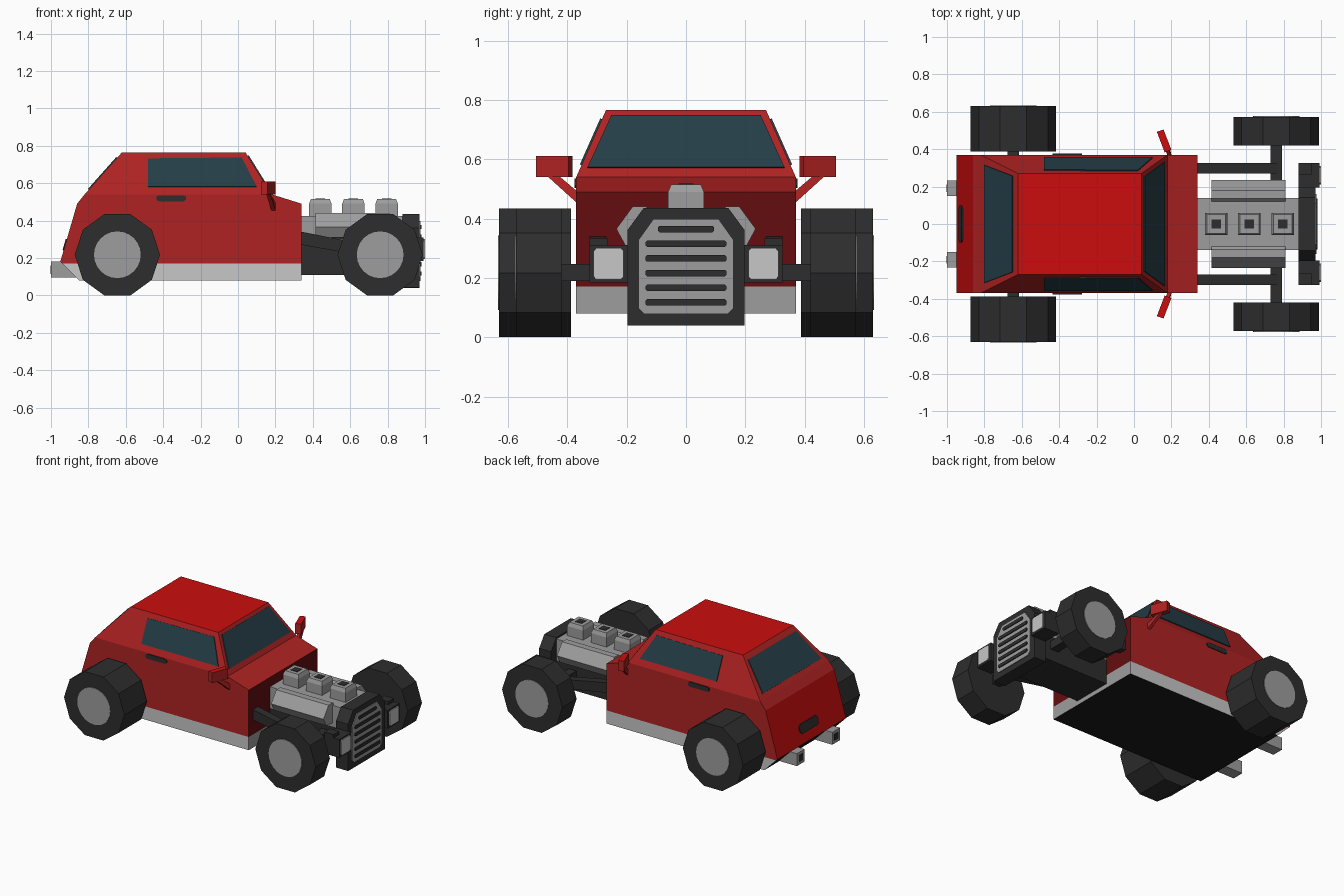
import bpy, bmesh, math
from mathutils import Vector, Matrix

cube = bpy.data.objects.get("Cube")
if cube:
    bpy.data.objects.remove(cube)


def material(name, r, g, b):
    m = bpy.data.materials.new(name)
    m.use_nodes = True
    m.diffuse_color = (r, g, b, 1)
    m.node_tree.nodes["Principled BSDF"].inputs["Base Color"].default_value = (r, g, b, 1)
    return m


RED = material("body red", .43, .016, .016)
BRIGHT = material("bright red", .6, .004, .004)
DEEP = material("deep red", .13, .004, .005)
GLASS = material("tinted glass", .018, .047, .062)
DARK = material("dark rubber and iron", .027, .027, .027)
BLACK = material("underside black", .01, .01, .01)
GREY = material("metal grey", .34, .34, .34)
LIGHT = material("light grey", .57, .57, .57)


def finish(name, bm, mats, rule=None):
    bmesh.ops.recalc_face_normals(bm, faces=bm.faces)
    bm.normal_update()
    if rule:
        for f in bm.faces:
            f.material_index = mats.index(rule(f.normal, f.calc_center_median()))
    me = bpy.data.meshes.new(name)
    bm.to_mesh(me)
    bm.free()
    for m in mats:
        me.materials.append(m)
    ob = bpy.data.objects.new(name, me)
    bpy.context.collection.objects.link(ob)
    return ob


def prism_mesh(pts, vec):
    bm = bmesh.new()
    face = bm.faces.new([bm.verts.new(p) for p in pts])
    out = bmesh.ops.extrude_face_region(bm, geom=[face], use_keep_orig=True)
    verts = [v for v in out["geom"] if isinstance(v, bmesh.types.BMVert)]
    bmesh.ops.translate(bm, verts=verts, vec=vec)
    return bm


def prism(name, pts, vec, mats, rule=None):
    return finish(name, prism_mesh(pts, vec), mats if rule else [mats], rule)


def box(name, x, y, z, mat):
    pts = [(x[0], y[0], z[0]), (x[1], y[0], z[0]), (x[1], y[1], z[0]), (x[0], y[1], z[0])]
    return prism(name, pts, (0, 0, z[1] - z[0]), mat)


def disc(name, x, y0, y1, z, r, n, mat):
    step = 2 * math.pi / n
    pts = [(x + r * math.cos(i * step), y0, z + r * math.sin(i * step)) for i in range(n)]
    return prism(name, pts, (0, y1 - y0, 0), mat)


def plate(name, pts, outward, mat, t=.006):
    return prism(name, pts, Vector(outward).normalized() * t, mat)


# Body shell: lower prism, cabin raised from its top face, sill cut at one height
profile = [(-.85, .08), (.34, .08), (.34, .49), (.18, .54), (-.82, .54), (-.86, .49), (-.95, .18)]
bm = prism_mesh([(x, -.37, z) for x, z in profile], (0, .74, 0))
bm.normal_update()
top = [f for f in bm.faces if all(abs(v.co.z - .54) < .001 for v in f.verts)]
out = bmesh.ops.extrude_face_region(bm, geom=top)
bmesh.ops.delete(bm, geom=top, context='FACES_ONLY')
for v in out["geom"]:
    if isinstance(v, bmesh.types.BMVert):
        v.co = (.04 if v.co.x > 0 else -.62, math.copysign(.27, v.co.y), .765)
for height in (.17, .54):
    bmesh.ops.bisect_plane(bm, geom=bm.verts[:] + bm.edges[:] + bm.faces[:],
                           plane_co=(0, 0, height), plane_no=(0, 0, 1))


def body_rule(n, c):
    if n.z < -.3:
        return BLACK
    if c.z < .17:
        return GREY if n.x > .9 else LIGHT
    if n.x > .95:
        return DEEP
    return BRIGHT if n.x < -.9 or n.z > .98 else RED


finish("body", bm, [RED, BRIGHT, DEEP, BLACK, GREY, LIGHT], body_rule)


# Windows lie on the sloping cabin faces
def front_x(z):
    return .04 + (.765 - z) / .225 * .14


def rear_x(z):
    return -.62 - (.765 - z) / .225 * .2


def side_y(z):
    return .27 + (.765 - z) / .225 * .1


for name, fx, lo, hi, wl, wh, d in (
        ("windscreen", front_x, .57, .745, .332, .252, (.225, 0, .14)),
        ("rear_window", rear_x, .565, .735, .315, .257, (-.225, 0, .2))):
    plate(name, [(fx(lo), -wl, lo), (fx(lo), wl, lo), (fx(hi), wh, hi), (fx(hi), -wh, hi)], d, GLASS)

# Tailgate handle on the sloping rear panel
plate("rear_handle", [(-.95 + (z - .18) * .29, y, z) for y, z in
                      ((-.1, .26), (-.085, .24), (.085, .24), (.1, .26), (.1, .285),
                       (.085, .3), (-.085, .3), (-.1, .285))], (-.31, 0, .09), DARK)

# Chassis, axles and engine
box("chassis", (.34, .9), (-.14, .14), (.11, .28), DARK)
box("front_axle", (.73, .79), (-.45, .45), (.19, .247), DARK)
box("rear_axle", (-.675, -.615), (-.42, .42), (.19, .247), DARK)
box("engine_block", (.34, .88), (-.14, .14), (.28, .425), GREY)
for i, x in enumerate((.44, .617, .795)):
    base = [(x + a, b, .42) for a, b in ((-.06, -.06), (.06, -.06), (.06, .06), (-.06, .06))]
    bm = prism_mesh(base, (0, 0, .07))
    lid = max(bm.faces, key=lambda f: f.calc_center_median().z)
    bmesh.ops.inset_region(bm, faces=[lid], thickness=.014, depth=0)
    bmesh.ops.translate(bm, verts=lid.verts, vec=(0, 0, .025))
    finish(f"carburettor_{i + 1}", bm, [GREY])
    box(f"intake_{i + 1}", (x - .025, x + .025), (-.025, .025), (.513, .518), DARK)

# Parts repeated on both sides
for s, side in ((1, "left"), (-1, "right")):
    plate(side + "_side_window", [(x, s * side_y(z), z) for x, z in
                                  ((-.48, .58), (.1, .58), (.02, .735), (-.48, .73))],
          (0, s * .225, .1), GLASS)
    plate(side + "_door_handle", [(x, s * .37, z) for x, z in
                                  ((-.435, .508), (-.42, .503), (-.29, .503), (-.277, .512),
                                   (-.277, .527), (-.29, .535), (-.42, .535), (-.435, .53))],
          (0, s, 0), DARK)
    # Wheels
    for end, x, y0, y1 in (("rear", -.645, .387, .63), ("front", .76, .42, .573)):
        disc(f"{side}_{end}_tyre", x, s * y0, s * y1, .217, .228, 10, DARK)
        disc(f"{side}_{end}_hub", x, s * y1, s * (y1 + .004), .217, .125, 24, GREY)
    # Frame rail running down to the axle
    prism(side + "_rail", [(x, s * .27, z) for x, z in
                           ((.34, .27), (.34, .34), (.79, .25), (.79, .19))], (0, s * .055, 0), DARK)
    # Angled cylinder bank
    prism(side + "_cylinder_bank", [(.415, s * y, z) for y, z in
                                    ((.09, .39), (.135, .44), (.18, .44), (.235, .365),
                                     (.205, .31), (.12, .3))], (.395, 0, 0), GREY)
    # Headlight with its lens and top bracket
    box(side + "_headlight", (.88, .993), sorted((s * .195, s * .325)), (.185, .31), DARK)
    box(side + "_headlight_bracket", (.88, .95), sorted((s * .265, s * .325)), (.31, .332), DARK)
    plate(side + "_lens", [(.993, s * y, z) for y, z in
                           ((.22, .195), (.305, .195), (.311, .205), (.311, .29), (.303, .3),
                            (.22, .3), (.21, .29), (.21, .205))], (1, 0, 0), LIGHT)
    # Door mirror on a slanted arm
    prism(side + "_mirror", [(x, s * y, .54) for x, y in
                             ((.122, .493), (.158, .505), (.2, .396), (.164, .383))],
          (0, 0, .07), [RED, BRIGHT], lambda n, c: BRIGHT if n.z > .5 else RED)
    prism(side + "_mirror_arm", [(.18, s * .365, .45), (.18, s * .365, .49),
                                 (.15, s * .43, .545), (.15, s * .47, .545)], (.022, 0, 0), RED)
    # Exhaust
    box(side + "_exhaust", (-1, -.8), sorted((s * .15, s * .232)), (.095, .18), GREY)
    box(side + "_exhaust_opening", (-1.003, -.999), sorted((s * .17, s * .212)), (.115, .16), DARK)


# Radiator shell, grille and slats
def octagon(x, w, lo, hi, cut_lo, cut_hi, drop):
    half = [(w - cut_lo, lo), (w, lo + cut_lo), (w, hi - drop), (w - cut_hi, hi)]
    return [(x, y, z) for y, z in half] + [(x, -y, z) for y, z in reversed(half)]


prism("radiator", octagon(.88, .198, .04, .435, .001, .055, .075), (.09, 0, 0), DARK)
plate("grille", octagon(.97, .16, .078, .398, .02, .05, .07), (1, 0, 0), GREY)
for i in range(6):
    w, z = (.095 if i == 5 else .137), .117 + i * .0495
    plate(f"grille_slat_{i + 1}", octagon(.976, w, z - .011, z + .011, .006, .006, .006), (1, 0, 0), DARK)
